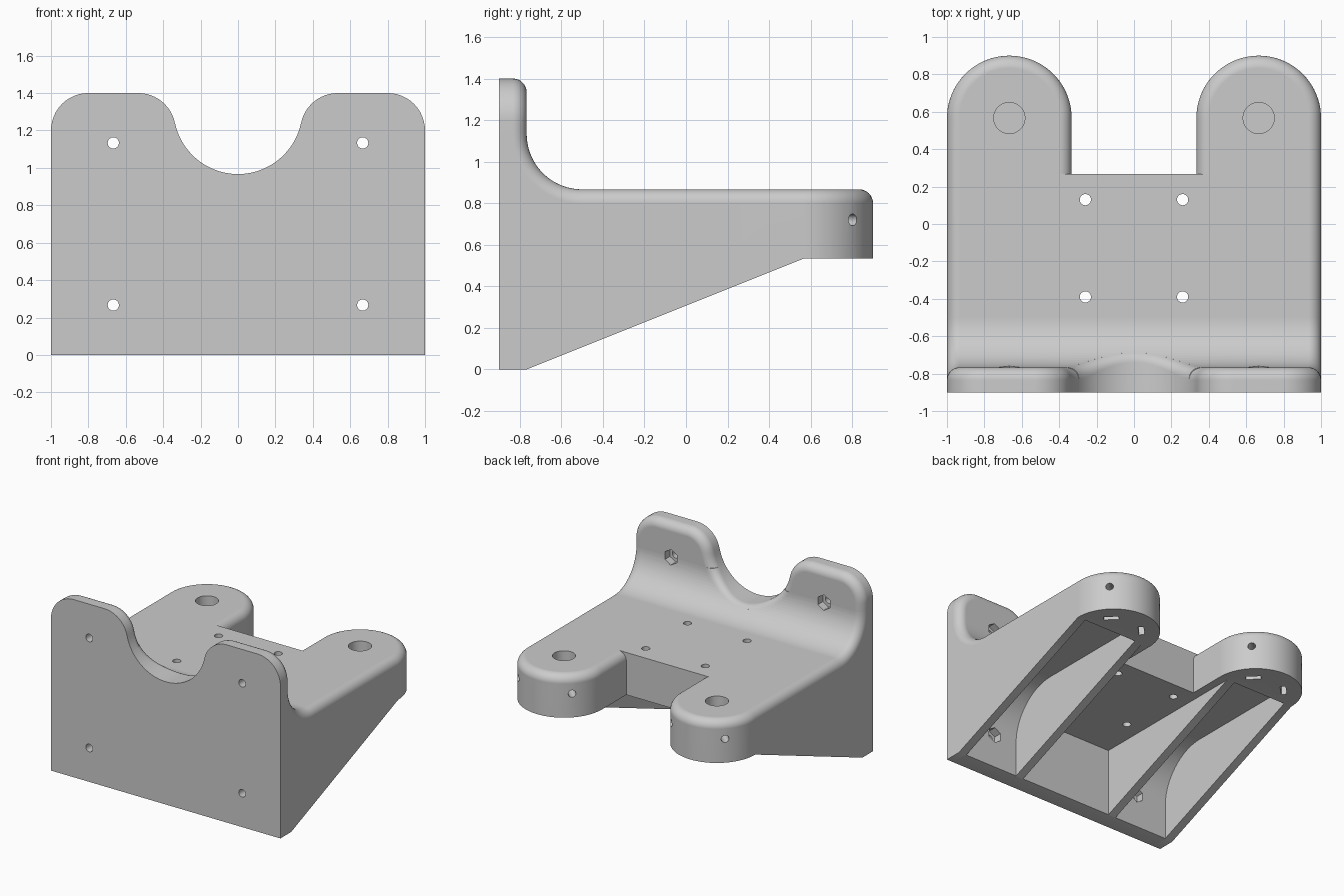
import bpy, bmesh
from math import sin, cos, tan, pi, radians, sqrt, atan2
from mathutils import Vector, Matrix

cube = bpy.data.objects.get("Cube")
if cube:
    bpy.data.objects.remove(cube, do_unlink=True)

U = 1 / 15                      # design unit
EDGE = U                        # edge rounding radius
PLATE_Y, DECK_Z, ARM_Z = -11.5 * U, 13 * U, 8 * U
FIL_Y, FIL_Z, FIL_R = -7.5 * U, 17 * U, 4 * U
ARM_X, ARM_Y, ARM_R = 10 * U, 8.5 * U, 5 * U
GAP_Y = 4 * U
BOWL_Z, BOWL_R = 1.311, 0.344
SLOPE = ARM_Z / (ARM_Y - PLATE_Y)

grey = bpy.data.materials.new("light_grey")
grey.use_nodes = True
grey.diffuse_color = (0.6, 0.6, 0.6, 1)
grey.node_tree.nodes["Principled BSDF"].inputs["Base Color"].default_value = (0.6, 0.6, 0.6, 1)

# (inset, drop) steps of a rounded edge, from the side wall to the top
ROUND = [(EDGE * (1 - cos(a)), EDGE * (1 - sin(a))) for a in (i * pi / 16 for i in range(9))]


def make(name, bm):
    bmesh.ops.recalc_face_normals(bm, faces=bm.faces)
    mesh = bpy.data.meshes.new(name)
    bm.to_mesh(mesh)
    bm.free()
    ob = bpy.data.objects.new(name, mesh)
    bpy.context.collection.objects.link(ob)
    return ob


def loft(name, rings):
    """Closed solid through matching rings of points."""
    bm = bmesh.new()
    loops = [[bm.verts.new(p) for p in ring] for ring in rings]
    n = len(loops[0])
    for a, b in zip(loops, loops[1:]):
        for i in range(n):
            j = (i + 1) % n
            bm.faces.new((a[i], a[j], b[j], b[i]))
    bm.faces.new(loops[0][::-1])
    bm.faces.new(loops[-1])
    return make(name, bm)


def prism(name, x0, x1, pts):
    return loft(name, [[(x, y, z) for y, z in pts] for x in (x0, x1)])


def rod(name, start, end, radius, sides=32):
    start, end = Vector(start), Vector(end)
    axis = end - start
    mat = Matrix.Translation((start + end) / 2) @ axis.to_track_quat('Z', 'Y').to_matrix().to_4x4()
    bm = bmesh.new()
    bmesh.ops.create_cone(bm, cap_ends=True, segments=sides, radius1=radius,
                          radius2=radius, depth=axis.length, matrix=mat)
    return make(name, bm)


def arc(cx, cy, r, a0, a1, n):
    return [(cx + r * cos(radians(a0 + (a1 - a0) * i / n)),
             cy + r * sin(radians(a0 + (a1 - a0) * i / n))) for i in range(n + 1)]


def finish(ob, cutters):
    """Apply the cuts, then shade."""
    for c in cutters:
        m = ob.modifiers.new("cut", 'BOOLEAN')
        m.operation, m.solver, m.object = 'DIFFERENCE', 'EXACT', c
    bpy.context.view_layer.update()
    dg = bpy.context.evaluated_depsgraph_get()
    mesh = bpy.data.meshes.new_from_object(ob.evaluated_get(dg))
    ob.modifiers.clear()
    ob.data = mesh
    mesh.materials.clear()
    mesh.materials.append(grey)
    bpy.ops.object.select_all(action='DESELECT')
    ob.select_set(True)
    bpy.context.view_layer.objects.active = ob
    bpy.ops.object.shade_smooth_by_angle(angle=radians(30))
    w = ob.modifiers.new("even_shading", 'WEIGHTED_NORMAL')
    w.keep_sharp = True


# Main body: plate, inner fillet and deck, with rounded outer edges
def side_profile(d):
    return ([(-13.5 * U, 0), (-13.5 * U, FIL_Z)]
            + arc(FIL_Y, FIL_Z, FIL_R + d, 180, 270, 20)
            + [(GAP_Y, DECK_Z - d), (GAP_Y, SLOPE * (GAP_Y - PLATE_Y)), (PLATE_Y, 0)])


stations = [(t - 1, d) for t, d in ROUND] + [(1 - t, d) for t, d in reversed(ROUND)]
body = loft("bracket_body", [[(x, y, z) for y, z in side_profile(d)] for x, d in stations])


# Bowl cutter whose rim follows the fillet surface
def surface_y(z):
    dz = min(max(FIL_Z - z, 0), FIL_R)
    return FIL_Y - sqrt(FIL_R ** 2 - dz ** 2)


def bowl_section(a):
    s = sin(a)
    ye = surface_y(BOWL_Z + BOWL_R * s)
    b = atan2(0.01, surface_y(BOWL_Z + (BOWL_R + 0.01) * s) - ye)
    setback = EDGE * tan(b / 2)
    r2 = BOWL_R + setback * sin(b)
    y2 = surface_y(BOWL_Z + r2 * s)
    path = [(-1.1, BOWL_R)]
    for i in range(9):
        q = i / 8
        path.append(((1 - q) ** 2 * (ye - setback) + 2 * q * (1 - q) * ye + q * q * y2,
                     BOWL_R + q * q * (r2 - BOWL_R)))
    path.append((0.2, r2))
    return [(r * cos(a), y, BOWL_Z + r * s) for y, r in path]


sections = [bowl_section(2 * pi * (i + 0.5) / 96) for i in range(96)]
bowl = loft("bowl_cutter", list(zip(*sections)))

# Underside pockets between the ribs
POCKET_Y, CEIL, R = PLATE_Y + 0.004, 0.655, 0.38
centre = prism("centre_pocket", -6 * U, 6 * U,
               [(POCKET_Y, -0.2), (POCKET_Y, ARM_Z), (ARM_Y, ARM_Z), (ARM_Y, -0.2)])
outer_shape = ([(POCKET_Y, -0.2)] + arc(POCKET_Y + R, CEIL - R, R, 180, 90, 16)
               + [(ARM_Y, CEIL), (ARM_Y, -0.2)])
pockets = {s: prism("outer_pocket", s * 7 * U, s * 14 * U, outer_shape) for s in (-1, 1)}

# Screw holes with hexagonal nut recesses in the plate
plate_cuts = {}
for s in (-1, 1):
    plate_cuts[s] = []
    for z in (4 * U, FIL_Z):
        x = s * ARM_X
        plate_cuts[s] += [rod("plate_hole", (x, -1, z), (x, -0.6, z), 0.03),
                          rod("nut_recess", (x, -0.825, z), (x, -0.68, z), 0.06, 6)]
deck_holes = [rod("deck_hole", (x, y, 0.3), (x, y, 1), 0.03)
              for x in (-0.26, 0.26) for y in (-0.39, 0.13)]


# Upper lobes of the plate, either side of the bowl
def lobe_outline(s, t):
    r = BOWL_R + t
    touch = 348.2
    low = 360 - math_low(r)
    pts = ([(1 - t, FIL_Z)] + arc(0.8, 1.2, 0.2 - t, 0, 90, 12)
           + arc(8 * U, 1.2, 0.2 - t, 90, 168, 12)
           + arc(0, BOWL_Z, r, touch, low, 8)[1:])
    return [(s * x, z) for x, z in pts]


def math_low(r):
    h = BOWL_Z - FIL_Z
    return atan2(h, sqrt(r * r - h * h)) * 180 / pi


arm_slope = prism("arm_slope", 0.2, 1.2,
                  [(0.2, SLOPE * (0.2 - PLATE_Y)), (ARM_Y, ARM_Z), (1.1, ARM_Z), (1.1, 0.1), (0.2, 0.1)])
arm_slope_right = prism("arm_slope", -0.2, -1.2, [v.co.yz[:] for v in arm_slope.data.vertices][:5])
slopes = {1: arm_slope, -1: arm_slope_right}
helpers = [bowl, centre, *pockets.values(), *slopes.values(), *deck_holes,
           *plate_cuts[1], *plate_cuts[-1]]

for s, side in ((1, "left"), (-1, "right")):
    levels = [(-13.5 * U, 0)] + [(PLATE_Y - d, t) for t, d in ROUND]
    lobe = loft(side + "_plate_lobe", [[(x, y, z) for x, z in lobe_outline(s, t)] for y, t in levels])
    finish(lobe, plate_cuts[s][2:])

    # Arm with rounded end and top edge
    def arm_outline(t):
        pts = ([(1 - t, GAP_Y)] + arc(ARM_X, ARM_Y, ARM_R - t, 0, 180, 40)
               + [(ARM_R + t, GAP_Y)])
        return [(s * x, y) for x, y in pts]

    levels = [(0.3, 0)] + [(DECK_Z - d, t) for t, d in ROUND]
    arm = loft(side + "_arm", [[(x, y, z) for x, y in arm_outline(t)] for z, t in levels])

    # Socket, two clamping screw holes and their nut slots
    c = Vector((s * ARM_X, ARM_Y, 0.72))
    cuts = [rod("socket", (c.x, c.y, 0.69), (c.x, c.y, 1), 1.25 * U, 48)]
    for k in (-1, 1):
        out = Vector((k, 1, 0)).normalized()
        cuts.append(rod("clamp_hole", c + out * 0.05, c + out * 0.45, 0.028))
        bm = bmesh.new()
        bmesh.ops.create_cube(bm, size=1, matrix=Matrix.Translation(c + out * 0.2 - Vector((0, 0, 0.08)))
                              @ Matrix.Rotation(-k * pi / 4, 4, 'Z') @ Matrix.Diagonal((0.11, 0.04, 0.28, 1)))
        cuts.append(make("nut_slot", bm))
    finish(arm, [slopes[s], centre, pockets[s]] + cuts)
    helpers += cuts

finish(body, [bowl, centre, *pockets.values(), *deck_holes, *plate_cuts[1], *plate_cuts[-1]])

for h in helpers:
    bpy.data.objects.remove(h, do_unlink=True)
